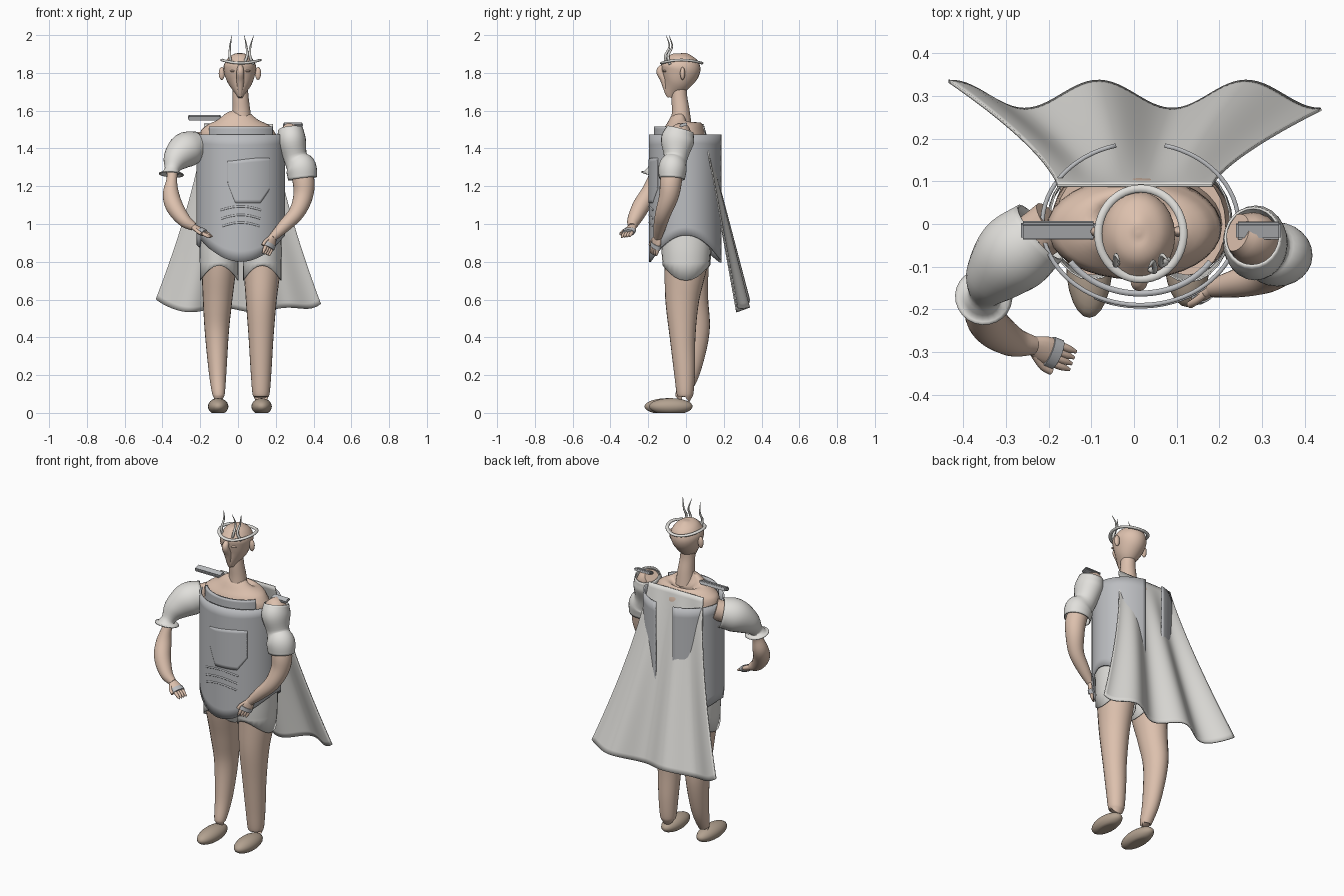
import bpy, bmesh
from math import sin, cos, pi, radians
from mathutils import Vector


def material(name, rgb):
    m = bpy.data.materials.new(name)
    m.diffuse_color = (*rgb, 1)
    return m


SKIN = material("skin", (0.72, 0.53, 0.42))
LEATHER = material("leather", (0.45, 0.36, 0.28))
METAL = material("metal", (0.5, 0.51, 0.53))
CLOTH = material("cloth", (0.75, 0.74, 0.71))


def finish(name, bm, mat, thick=0, angle=50):
    bmesh.ops.recalc_face_normals(bm, faces=bm.faces)
    me = bpy.data.meshes.new(name)
    bm.to_mesh(me)
    bm.free()
    ob = bpy.data.objects.new(name, me)
    bpy.context.collection.objects.link(ob)
    me.materials.append(mat)
    if thick:
        s = ob.modifiers.new("thickness", "SOLIDIFY")
        s.thickness, s.offset = thick, 0
    bpy.ops.object.select_all(action='DESELECT')
    ob.select_set(True)
    bpy.context.view_layer.objects.active = ob
    bpy.ops.object.shade_smooth_by_angle(angle=radians(angle))
    return ob


def spline(rows, n):
    # Catmull-Rom through rows of any width
    rows = [Vector(r) for r in rows]
    p = [rows[0] * 2 - rows[1]] + rows + [rows[-1] * 2 - rows[-2]]
    out = []
    for i in range(1, len(p) - 2):
        a, b, c, d = p[i - 1:i + 3]
        for k in range(n):
            t = k / n
            out.append(0.5 * (2 * b + (c - a) * t + (2 * a - 5 * b + 4 * c - d) * t * t
                              + (3 * b - a - 3 * c + d) * t ** 3))
    return out + [rows[-1]]


def sweep(name, rows, mat, ref=(1, 0, 0), closed=False, caps=True, thick=0, sides=24, n=5, hem=None):
    # rows: x, y, z, radius along ref, optional second radius
    rows = [tuple(r) if len(r) == 5 else (*r, r[3]) for r in rows]
    pts = rows if closed else spline(rows, n)
    pts = [Vector(p) for p in pts]
    bm, rings, m = bmesh.new(), [], len(pts)
    for i, p in enumerate(pts):
        c = Vector(p[:3])
        nxt = pts[(i + 1) % m] if closed else pts[min(i + 1, m - 1)]
        prv = pts[i - 1] if closed else pts[max(i - 1, 0)]
        t = (Vector(nxt[:3]) - Vector(prv[:3])).normalized()
        u = Vector(ref)
        u = (u - u.dot(t) * t).normalized()
        v = t.cross(u)
        ring = []
        for k in range(sides):
            a = 2 * pi * k / sides
            co = c + u * cos(a) * max(p[3], 0.001) + v * sin(a) * max(p[4], 0.001)
            if hem and i == m - 1:
                co.z += hem(a)
            ring.append(bm.verts.new(co))
        rings.append(ring)
    for i in range(m if closed else m - 1):
        r, s = rings[i], rings[(i + 1) % m]
        for k in range(sides):
            j = (k + 1) % sides
            bm.faces.new((r[k], r[j], s[j], s[k]))
    if caps and not closed:
        bm.faces.new(rings[0])
        bm.faces.new(rings[-1])
    return finish(name, bm, mat, thick)


def grid(name, f, nu, nv, mat, thick):
    # sheet from f(u, v), u and v in 0..1
    bm = bmesh.new()
    g = [[bm.verts.new(f(i / nu, j / nv)) for j in range(nv + 1)] for i in range(nu + 1)]
    for i in range(nu):
        for j in range(nv):
            bm.faces.new((g[i][j], g[i + 1][j], g[i + 1][j + 1], g[i][j + 1]))
    return finish(name, bm, mat, thick)


def shell(name, rx, ry, a0, a1, top, bottom, mat, thick):
    # part of an upright elliptical tube, angle 0 at the front
    def f(u, v):
        a = a0 + (a1 - a0) * u
        return (0.015 + rx * sin(a), -ry * cos(a), top(a) + (bottom(a) - top(a)) * v)
    return grid(name, f, 64, 12, mat, thick)


def ellipsoid(name, c, r, mat, floor=None):
    bm = bmesh.new()
    bmesh.ops.create_uvsphere(bm, u_segments=24, v_segments=14, radius=1)
    for v in bm.verts:
        v.co = Vector([c[i] + v.co[i] * r[i] for i in range(3)])
        if floor is not None:
            v.co.z = max(v.co.z, floor)
    return finish(name, bm, mat)


def box(name, c, size, tilt, mat):
    bm = bmesh.new()
    bmesh.ops.create_cube(bm, size=1)
    for v in bm.verts:
        v.co = Vector([v.co[i] * size[i] for i in range(3)])
    bmesh.ops.bevel(bm, geom=bm.edges[:], offset=0.005, segments=2, affect='EDGES')
    ob = finish(name, bm, mat)
    ob.location, ob.rotation_euler = c, tilt


# head, neck and face
sweep("head", [(0.012, -0.085, 1.67, 0.012, 0.02), (0.012, -0.075, 1.7, 0.03, 0.042),
               (0.012, -0.05, 1.75, 0.065, 0.075), (0.01, -0.033, 1.8, 0.083, 0.1),
               (0.01, -0.025, 1.84, 0.085, 0.102), (0.01, -0.022, 1.88, 0.062, 0.075),
               (0.01, -0.02, 1.9, 0.03, 0.04), (0.01, -0.02, 1.905, 0.003, 0.003)], SKIN)
sweep("nose", [(0.012, -0.115, 1.84, 0.012), (0.012, -0.138, 1.81, 0.019),
               (0.012, -0.115, 1.76, 0.02), (0.012, -0.1, 1.69, 0.01), (0.012, -0.092, 1.67, 0.003)], SKIN)
sweep("neck", [(0.02, -0.025, 1.52, 0.055), (0.018, -0.028, 1.6, 0.047),
               (0.014, -0.035, 1.67, 0.042), (0.012, -0.035, 1.73, 0.04)], SKIN)
for s in (-1, 1):
    ellipsoid("ear", (0.01 + s * 0.096, -0.018, 1.797), (0.016, 0.013, 0.034), SKIN)
    ellipsoid("eye", (0.012 + s * 0.037, -0.112, 1.81), (0.017, 0.01, 0.006), SKIN)

# crown ring with three wavy spikes
ring = [(0.016 + 0.1 * cos(a), -0.023 + 0.106 * sin(a), 1.86 + 0.008 * cos(2 * a), 0.007, 0.01)
        for a in [2 * pi * k / 48 for k in range(48)]]
sweep("crown_ring", ring, CLOTH, ref=(0, 0, 1), closed=True, sides=10)
for x, y, w in ((-0.036, -0.085, -0.012), (0.03, -0.1, 0.03), (0.08, -0.085, -0.028)):
    sweep("crown_spike", [(x, y, 1.845, 0.008), (x + w * 0.6, y - 0.01, 1.89, 0.007),
                          (x + w * 0.5, y + 0.012, 1.94, 0.005), (x + 0.003, y - 0.004, 1.998, 0.001)],
          CLOTH, sides=10)

# torso
sweep("torso", [(0, 0, 1.557, 0.05, 0.04), (0, -0.01, 1.548, 0.11, 0.075), (0, -0.01, 1.51, 0.18, 0.105),
                (0, -0.01, 1.44, 0.205, 0.12), (0.01, -0.005, 1.25, 0.19, 0.12),
                (0.01, 0, 1.08, 0.17, 0.115), (0.015, 0, 0.94, 0.195, 0.125)], SKIN, sides=32)

# tunic open at the back, collar, chest patch, rib ridges
shell("tunic", 0.23, 0.19, -pi + 0.25, pi - 0.25, lambda a: 1.473,
      lambda a: 0.87 - 0.07 * cos(2 * a) - (0.05 * max(0, sin(-a)) if abs(a) > 1.2 else 0), METAL, 0.01)
shell("chest_collar", 0.195, 0.163, -1.0, 1.0, lambda a: 1.517, lambda a: 1.36, METAL, 0.014)
shell("chest_patch", 0.234, 0.194, -0.3, 0.7, lambda a: 1.34 + 0.01 * sin(3 * a),
      lambda a: 1.11 + 0.3 * max(0, a - 0.45) + 0.6 * max(0, -a - 0.12), METAL, 0.008)
for z, w in ((1.085, 0.48), (1.04, 0.46), (1.0, 0.44)):
    sweep("rib_ridge", [(0.015 + 0.231 * sin(a), -0.192 * cos(a), z + 0.02 * cos(a / w * pi / 2) - 0.012, 0.006)
                        for a in [w * k / 4 for k in range(-4, 5)]], METAL, ref=(0, 0, 1), sides=8, n=2)


# cape with deepening folds
def cape(u, v):
    s = 2 * u - 1
    fold = cos(2 * pi * (0.435 * s + 0.085) / 0.345)
    return (0.002 + s * (0.182 + 0.255 * v ** 1.4), 0.09 + 0.212 * v + 0.033 * v * fold,
            1.53 - 0.985 * v + 0.045 * v * abs(s) ** 8 + 0.012 * v * fold)


grid("cape", cape, 64, 36, CLOTH, 0.007)

# shoulder plates
box("left_shoulder_plate", (-0.178, -0.015, 1.563), (0.175, 0.042, 0.022), (0.3, 0, 0), METAL)
box("right_shoulder_plate", (0.292, -0.015, 1.525), (0.106, 0.042, 0.016), (0.3, 0, 0), METAL)

# legs, shorts and feet
left_leg = [(-0.095, 0, 0.96, 0.09, 0.12), (-0.1, 0.005, 0.8, 0.093, 0.115), (-0.108, 0.03, 0.6, 0.078, 0.088),
            (-0.112, 0.05, 0.43, 0.064, 0.075), (-0.108, 0.02, 0.22, 0.047, 0.055),
            (-0.103, -0.022, 0.1, 0.033, 0.034), (-0.103, -0.024, 0.085, 0.022, 0.024)]
right_leg = [(0.125, 0, 0.96, 0.09, 0.12), (0.128, 0, 0.8, 0.1, 0.115), (0.123, -0.02, 0.6, 0.082, 0.09),
             (0.122, -0.018, 0.4, 0.066, 0.068), (0.122, -0.008, 0.22, 0.055, 0.056),
             (0.122, -0.005, 0.1, 0.045, 0.044), (0.122, -0.005, 0.085, 0.032, 0.032)]
for side, leg, foot_x, foot_y, foot_r in (("left", left_leg, -0.105, -0.095, 0.125),
                                          ("right", right_leg, 0.125, -0.08, 0.115)):
    sweep(side + "_leg", leg, SKIN)
    x, y = leg[1][0], leg[1][1]
    sweep(side + "_shorts", [(x, y, 0.97, 0.098, 0.135), (x, y, 0.86, 0.102, 0.128), (x, y, 0.78, 0.1, 0.121)],
          CLOTH, caps=False, thick=0.004, hem=lambda a: -0.04 - 0.04 * cos(2 * a))
    ellipsoid(side + "_foot", (foot_x, foot_y, 0.034), (0.054, foot_r, 0.044), LEATHER, 0.0)

# arms and puffed sleeves
sweep("left_arm", [(-0.19, 0, 1.43, 0.06), (-0.28, -0.07, 1.39, 0.055), (-0.34, -0.14, 1.31, 0.035),
                   (-0.35, -0.175, 1.24, 0.028), (-0.355, -0.2, 1.16, 0.043), (-0.335, -0.24, 1.09, 0.046),
                   (-0.285, -0.275, 1.02, 0.036), (-0.235, -0.285, 0.985, 0.022)], SKIN, ref=(1, -0.6, 0.3))
sweep("right_arm", [(0.24, -0.02, 1.5, 0.045), (0.28, -0.035, 1.46, 0.062), (0.31, -0.06, 1.35, 0.05),
                    (0.345, -0.078, 1.24, 0.058), (0.345, -0.09, 1.15, 0.052), (0.31, -0.12, 1.06, 0.042),
                    (0.245, -0.138, 0.99, 0.034), (0.185, -0.15, 0.93, 0.022)], SKIN, ref=(0, 1, 0))
sweep("left_sleeve", [(-0.22, -0.02, 1.41, 0.08), (-0.28, -0.07, 1.39, 0.09), (-0.33, -0.125, 1.34, 0.065),
                      (-0.35, -0.165, 1.285, 0.036), (-0.353, -0.172, 1.262, 0.066)],
      CLOTH, ref=(1, -0.6, 0.3), caps=False, thick=0.006)
sweep("right_sleeve", [(0.278, -0.03, 1.5, 0.07, 0.064), (0.285, -0.045, 1.44, 0.085, 0.072),
                       (0.305, -0.055, 1.35, 0.06), (0.333, -0.07, 1.3, 0.072, 0.078),
                       (0.342, -0.075, 1.24, 0.066, 0.074)], CLOTH, ref=(0, 1, 0), caps=False, thick=0.006)

# hands: palm, four fingers, thumb and a band
for side, wrist, tip, across in (("left", (-0.235, -0.285, 0.985), (-0.15, -0.318, 0.935), (0.3, 0.8, 0.1)),
                                 ("right", (0.185, -0.15, 0.93), (0.15, -0.17, 0.845), (0.7, 0.6, -0.3))):
    w, d, s = Vector(wrist), Vector(tip) - Vector(wrist), Vector(across).normalized()
    sweep(side + "_palm", [(*(w + d * t), r, 0.016) for t, r in ((-0.1, 0.02), (0.3, 0.033), (0.65, 0.03))],
          SKIN, ref=s, sides=14)
    for k in range(4):
        o = s * (k - 1.5) * 0.015
        sweep(side + "_finger", [(*(w + d * t + o), r) for t, r in ((0.55, 0.009), (0.85, 0.009), (1.08, 0.004))],
              SKIN, ref=s, sides=10, n=3)
    sweep(side + "_thumb", [(*(w + d * t - s * q), 0.009) for t, q in ((0.1, 0.02), (0.4, 0.038), (0.65, 0.042))],
          SKIN, ref=s, sides=10, n=3)
    sweep(side + "_hand_band", [(*(w + d * t), 0.037, 0.02) for t in (0.4, 0.65)], METAL, ref=s, sides=14, n=2)
